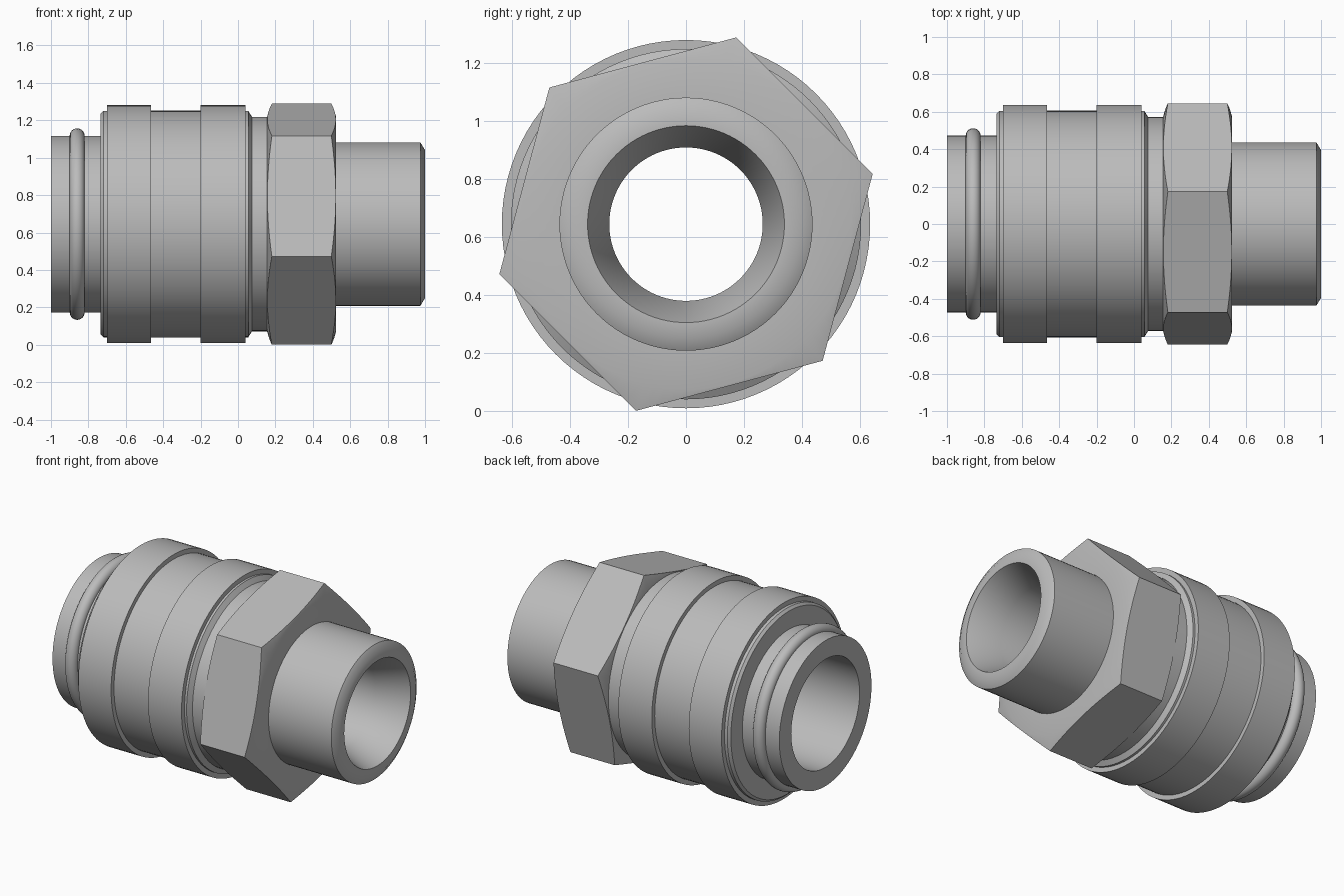
import bpy, bmesh, math
from mathutils import Vector

AXIS_Z = 0.645
SEGMENTS = 96

cube = bpy.data.objects.get("Cube")
if cube:
    bpy.data.objects.remove(cube, do_unlink=True)

steel = bpy.data.materials.new("grey steel")
steel.use_nodes = True
GREY = (0.5, 0.5, 0.5, 1)
steel.diffuse_color = GREY
steel.node_tree.nodes["Principled BSDF"].inputs["Base Color"].default_value = GREY


def revolve(name, section):
    """Sweep a closed section around the x axis; section(angle) gives (x, radius) points."""
    bm = bmesh.new()
    rings = []
    for i in range(SEGMENTS):
        a = math.tau * i / SEGMENTS
        rings.append([bm.verts.new((x, r * math.cos(a), r * math.sin(a)))
                      for x, r in section(a)])
    n = len(rings[0])
    for i in range(SEGMENTS):
        cur, nxt = rings[i], rings[(i + 1) % SEGMENTS]
        for j in range(n):
            k = (j + 1) % n
            bm.faces.new((cur[j], cur[k], nxt[k], nxt[j]))
    bmesh.ops.recalc_face_normals(bm, faces=bm.faces)
    mesh = bpy.data.meshes.new(name)
    bm.to_mesh(mesh)
    bm.free()
    mesh.materials.append(steel)
    obj = bpy.data.objects.new(name, mesh)
    obj.location = Vector((0, 0, AXIS_Z))
    bpy.context.collection.objects.link(obj)
    bpy.ops.object.select_all(action="DESELECT")
    obj.select_set(True)
    bpy.context.view_layer.objects.active = obj
    bpy.ops.object.shade_smooth_by_angle(angle=math.radians(35))
    return obj


# Inner tube: stepped bore, conical seat and bevelled outlet
tube = [(-1, 0.35), (-1, 0.472), (-0.6, 0.472), (-0.6, 0.437), (0.975, 0.437),
        (1, 0.395), (1, 0.34), (0.8, 0.265), (0.1, 0.265), (0.1, 0.35)]
revolve("inner_tube", lambda a: tube)

# Outer sleeve: two raised bands, bevelled ends and a neck behind the nut
sleeve = [(-0.735, 0.46), (-0.735, 0.59), (-0.72, 0.605), (-0.7, 0.605),
          (-0.7, 0.636), (-0.465, 0.636), (-0.465, 0.606), (-0.2, 0.606),
          (-0.2, 0.636), (0.04, 0.636), (0.04, 0.605), (0.055, 0.605),
          (0.075, 0.573), (0.17, 0.573), (0.17, 0.43), (-0.6, 0.43), (-0.6, 0.46)]
revolve("outer_sleeve", lambda a: sleeve)

# Hexagonal nut: flat sides with shallow conical chamfers on both ends
NUT_START, NUT_END, FLAT = 0.155, 0.525, 0.578


def nut_section(a):
    offset = (a - math.radians(15)) % math.radians(60) - math.radians(30)
    r = FLAT / math.cos(offset)
    cut = 0.002 + (r - FLAT) * 0.27
    return [(NUT_START, 0.42), (NUT_START, FLAT - 0.007), (NUT_START + cut, r),
            (NUT_END - cut, r), (NUT_END, FLAT - 0.007), (NUT_END, 0.42)]


revolve("hex_nut", nut_section)

# Sealing ring round the inlet
ring = [(-0.86 + 0.04 * math.cos(math.tau * k / 24), 0.472 + 0.04 * math.sin(math.tau * k / 24))
        for k in range(24)]
revolve("sealing_ring", lambda a: ring)
